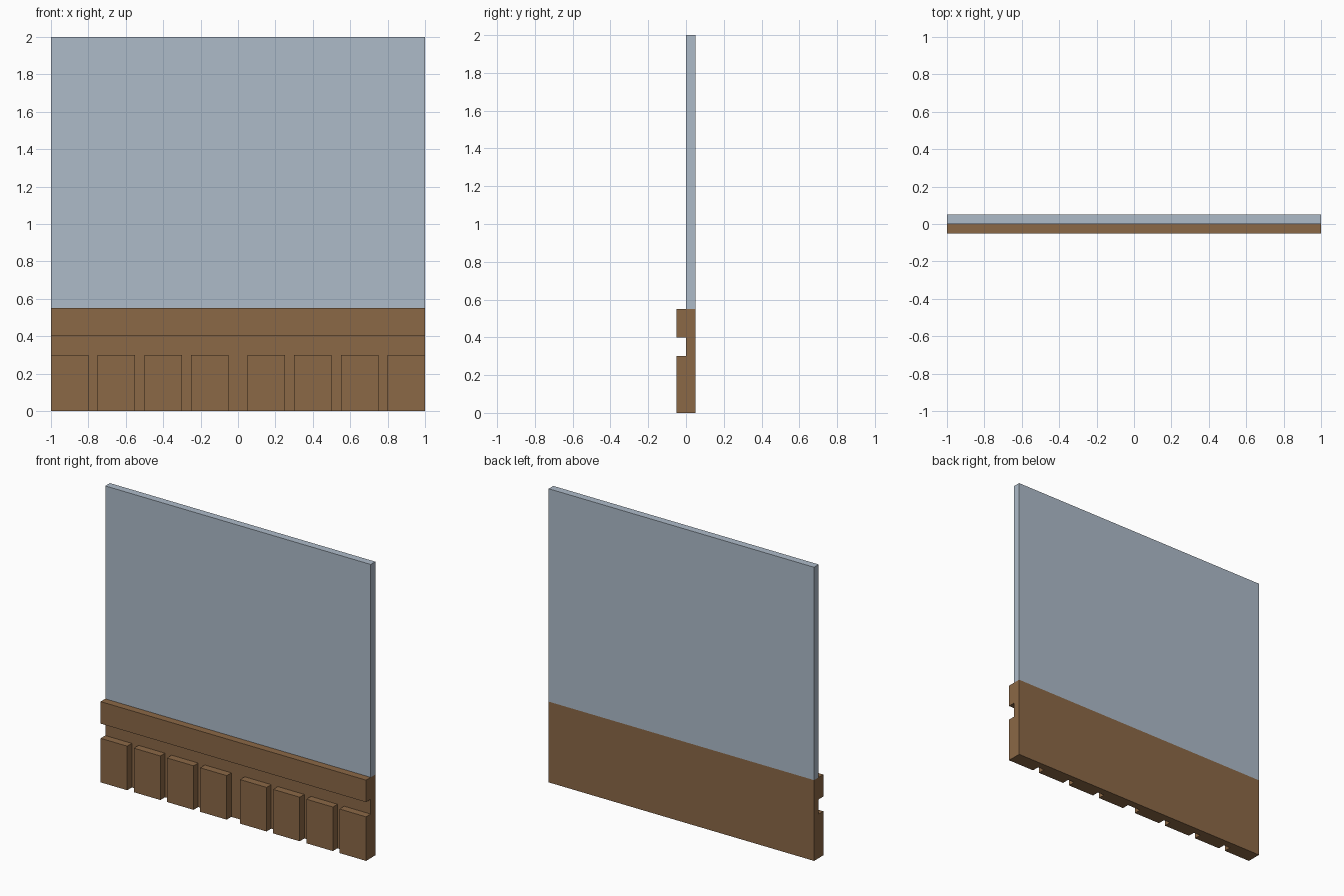
import bpy, bmesh

if "Cube" in bpy.data.objects:
    bpy.data.objects.remove(bpy.data.objects["Cube"])


def material(name, rgb):
    mat = bpy.data.materials.new(name)
    mat.diffuse_color = (*rgb, 1.0)
    mat.use_nodes = True
    mat.node_tree.nodes["Principled BSDF"].inputs["Base Color"].default_value = mat.diffuse_color
    return mat


WOOD = material("brown_wood", (0.258, 0.138, 0.061))
PAINT = material("pale_blue_grey", (0.423, 0.497, 0.584))


def box(name, x, y, z, mats, split_z=None):
    """Box from (min, max) ranges; faces above split_z take the second material."""
    bm = bmesh.new()
    bmesh.ops.create_cube(bm, size=1)
    for v in bm.verts:
        v.co = [r[0] if c < 0 else r[1] for c, r in zip(v.co, (x, y, z))]
    if split_z is not None:
        bmesh.ops.bisect_plane(bm, geom=bm.verts[:] + bm.edges[:] + bm.faces[:],
                               plane_co=(0, 0, split_z), plane_no=(0, 0, 1))
        for f in bm.faces:
            f.material_index = int(f.calc_center_median().z > split_z)
    mesh = bpy.data.meshes.new(name)
    bm.to_mesh(mesh)
    bm.free()
    for m in mats:
        mesh.materials.append(m)
    obj = bpy.data.objects.new(name, mesh)
    bpy.context.collection.objects.link(obj)
    return obj


# Wall slab: wood below the rail top, paint above
box("wall_panel", (-1, 1), (0, 0.05), (0, 2), (WOOD, PAINT), split_z=0.55)

# Horizontal rail
box("rail", (-1, 1), (-0.05, 0), (0.4, 0.55), (WOOD,))

# Raised wainscot blocks, four on each side of the centre gap
for i in range(4):
    x0 = 0.05 + 0.25 * i
    box(f"right_block_{i + 1}", (x0, x0 + 0.2), (-0.05, 0), (0, 0.3), (WOOD,))
    box(f"left_block_{i + 1}", (-x0 - 0.2, -x0), (-0.05, 0), (0, 0.3), (WOOD,))
